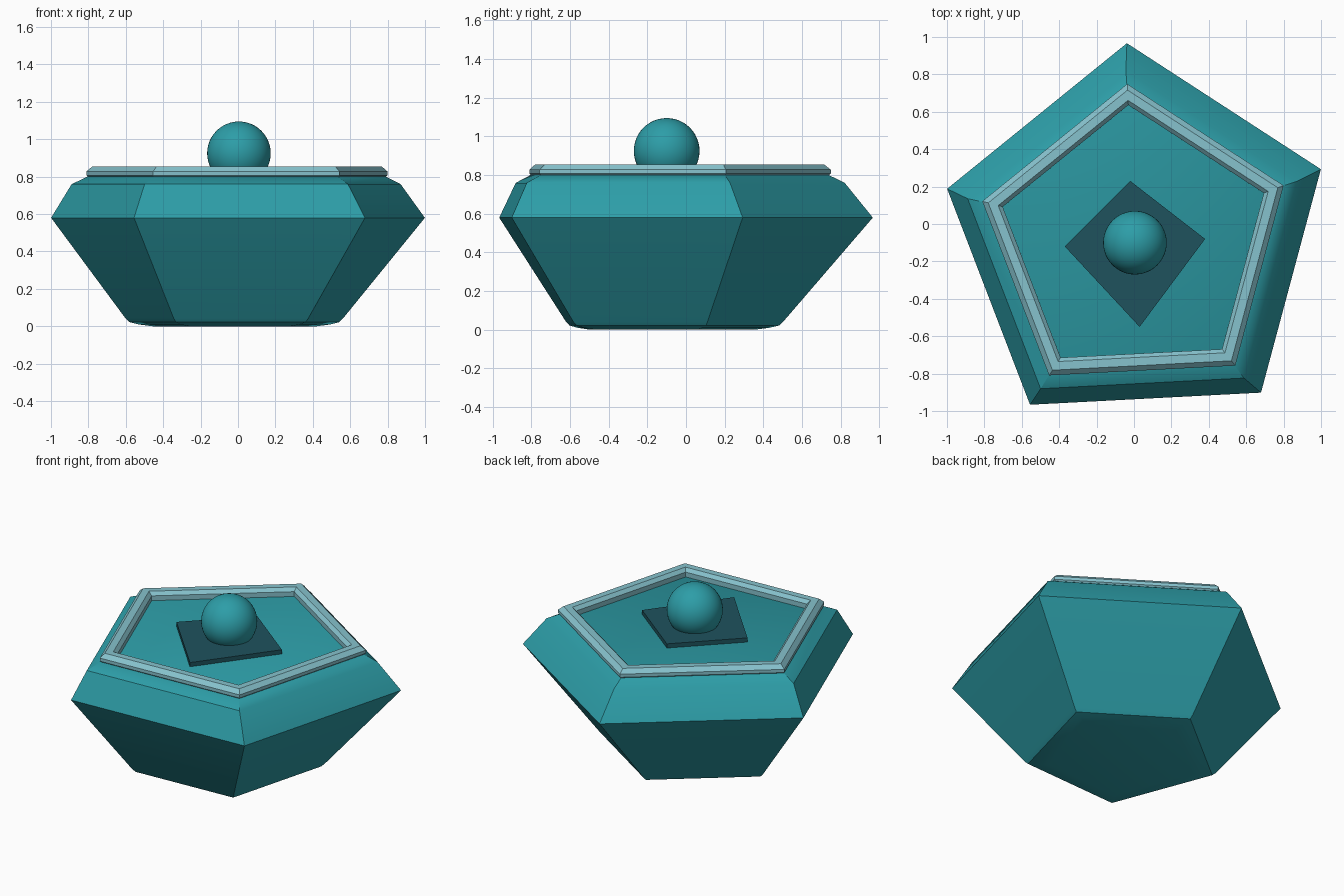
import bpy, bmesh, math

if "Cube" in bpy.data.objects:
    bpy.data.objects.remove(bpy.data.objects["Cube"])

TURN = math.radians(93)


def material(name, rgb):
    m = bpy.data.materials.new(name)
    m.diffuse_color = (*rgb, 1)
    m.use_nodes = True
    m.node_tree.nodes["Principled BSDF"].inputs["Base Color"].default_value = m.diffuse_color
    return m


TEAL = material("teal", (0.026, 0.34, 0.39))
PALE = material("pale_teal", (0.24, 0.54, 0.61))
DARK = material("dark_teal", (0.013, 0.085, 0.11))


def finish(name, bm, mat, angle):
    bmesh.ops.recalc_face_normals(bm, faces=bm.faces[:])
    mesh = bpy.data.meshes.new(name)
    bm.to_mesh(mesh)
    bm.free()
    obj = bpy.data.objects.new(name, mesh)
    bpy.context.collection.objects.link(obj)
    mesh.materials.append(mat)
    if angle:
        bpy.ops.object.select_all(action='DESELECT')
        obj.select_set(True)
        bpy.context.view_layer.objects.active = obj
        bpy.ops.object.shade_smooth_by_angle(angle=math.radians(angle))
    return obj


def pentagon_loft(name, profile, mat, closed=False, angle=0):
    """Skin pentagon rings given as (radius, z, centre x, centre y)."""
    bm = bmesh.new()
    rings = [[bm.verts.new((cx + r * math.cos(TURN + i * math.tau / 5),
                            cy + r * math.sin(TURN + i * math.tau / 5), z))
              for i in range(5)] for r, z, cx, cy in profile]
    pairs = list(zip(rings, rings[1:]))
    if closed:
        pairs.append((rings[-1], rings[0]))
    else:
        bm.faces.new(rings[0])
        bm.faces.new(rings[-1])
    for a, b in pairs:
        for i in range(5):
            j = (i + 1) % 5
            bm.faces.new((a[i], a[j], b[j], b[i]))
    return finish(name, bm, mat, angle)


# Faceted body, rounded at the foot and shoulder
pentagon_loft("body", [
    (0.46, 0.0, -0.01, -0.108),
    (0.54, 0.01, -0.01, -0.108),
    (0.59, 0.022, -0.01, -0.108),
    (0.612, 0.042, -0.01, -0.108),
    (1.052, 0.58, 0.017, -0.084),
    (0.926, 0.76, 0.005, -0.104),
    (0.84, 0.80, 0.006, -0.10)], TEAL, angle=30)

# Chamfered rim ring around the lid
section = [(0.835, 0.797), (0.848, 0.807), (0.848, 0.828), (0.815, 0.854),
           (0.76, 0.854), (0.735, 0.832), (0.735, 0.797)]
pentagon_loft("rim_ring", [(r, z, 0.008, -0.098) for r, z in section], PALE, closed=True)

# Four-cornered plate beneath the knob
bm = bmesh.new()
corners = [(-0.37, -0.12), (0.03, -0.55), (0.38, -0.08), (-0.02, 0.23)]
base = bm.faces.new([bm.verts.new((x, y, 0.795)) for x, y in corners])
top = bmesh.ops.extrude_face_region(bm, geom=[base], use_keep_orig=True)
bmesh.ops.translate(bm, vec=(0, 0, 0.033),
                    verts=[v for v in top["geom"] if isinstance(v, bmesh.types.BMVert)])
finish("knob_plate", bm, DARK, 0)

# Round knob
bm = bmesh.new()
bmesh.ops.create_uvsphere(bm, u_segments=48, v_segments=24, radius=0.17)
bmesh.ops.translate(bm, verts=bm.verts[:], vec=(0.005, -0.1, 0.925))
finish("knob", bm, TEAL, 40)
